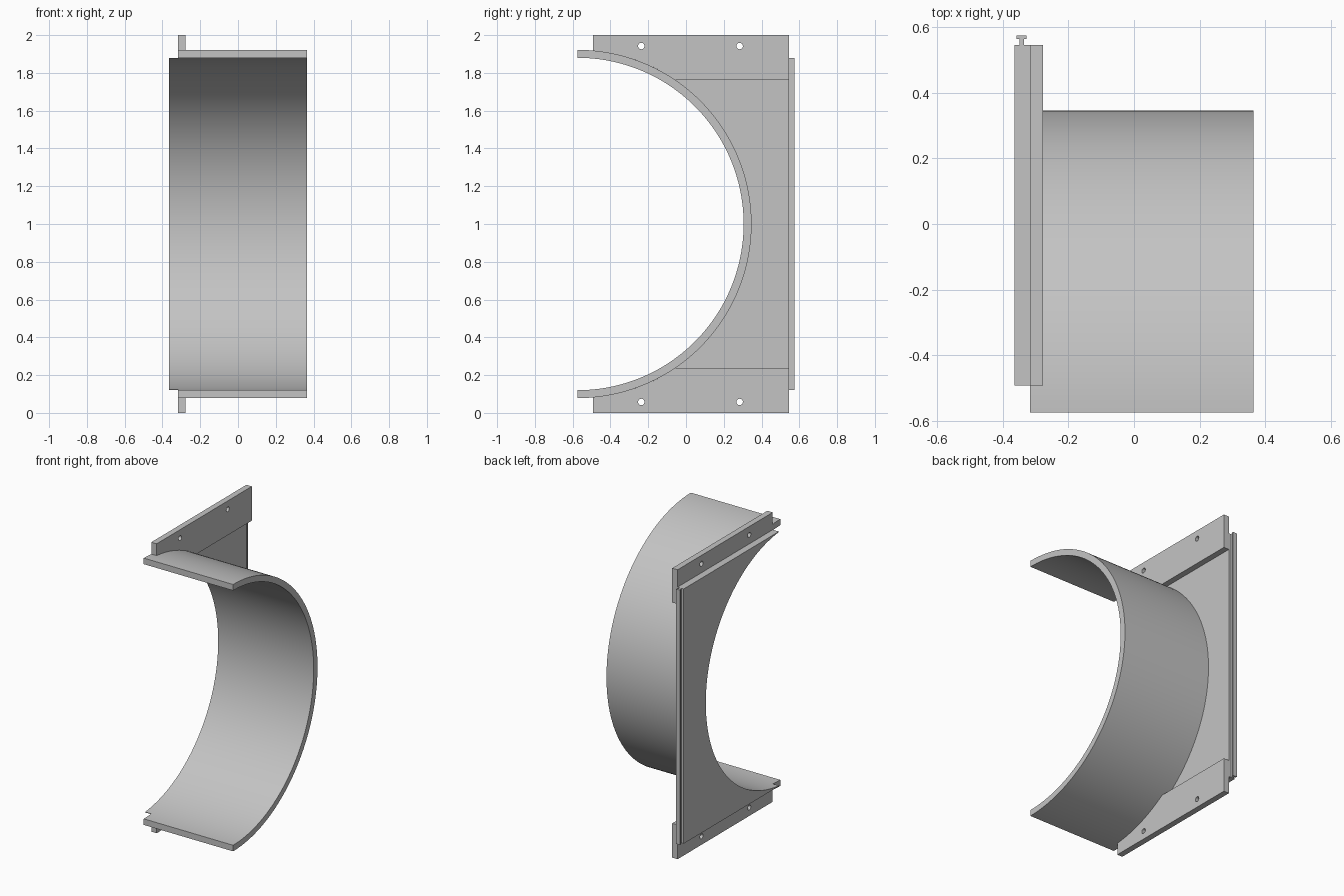
import bpy, bmesh, math

cube = bpy.data.objects.get("Cube")
if cube:
    bpy.data.objects.remove(cube)

# Shared dimensions
CY, CZ = -0.575, 1.0            # axis of the half cylinder
R_IN, R_OUT = 0.88, 0.922
X_BACK, X_MID, X_FLANGE, X_END = -0.365, -0.318, -0.277, 0.365
Y_FRONT, Y_REAR = -0.493, 0.546
HALF_PANEL = 0.88

grey = bpy.data.materials.new("light grey")
grey.use_nodes = True
colour = (0.55, 0.55, 0.55, 1)
grey.diffuse_color = colour
grey.node_tree.nodes["Principled BSDF"].inputs["Base Color"].default_value = colour


def finish(name, bm):
    bmesh.ops.recalc_face_normals(bm, faces=bm.faces)
    mesh = bpy.data.meshes.new(name)
    bm.to_mesh(mesh)
    bm.free()
    obj = bpy.data.objects.new(name, mesh)
    mesh.materials.append(grey)
    bpy.context.collection.objects.link(obj)
    return obj


def prism(name, outline, x0, x1):
    """Extrude a (y, z) outline along x."""
    bm = bmesh.new()
    face = bm.faces.new([bm.verts.new((x0, y, z)) for y, z in outline])
    new = bmesh.ops.extrude_face_region(bm, geom=[face])["geom"]
    verts = [v for v in new if isinstance(v, bmesh.types.BMVert)]
    bmesh.ops.translate(bm, verts=verts, vec=(x1 - x0, 0, 0))
    return finish(name, bm)


def arc(radius, a0, a1, steps):
    angles = [a0 + (a1 - a0) * i / steps for i in range(steps + 1)]
    return [(CY + radius * math.cos(a), CZ + radius * math.sin(a)) for a in angles]


def box_outline(y0, y1, z0, z1):
    return [(y0, z0), (y1, z0), (y1, z1), (y0, z1)]


# Half cylinder shell: a rectangular section swept around the axis
bm = bmesh.new()
section = [(X_MID, R_IN), (X_END, R_IN), (X_END, R_OUT), (X_MID, R_OUT)]
verts = [bm.verts.new((x, CY, CZ - r)) for x, r in section]
face = bm.faces.new(verts)
bmesh.ops.spin(bm, geom=[face] + list(face.edges) + verts, cent=(0, CY, CZ),
               axis=(1, 0, 0), angle=math.pi, steps=96)
# The inner start face stays as the lower end cap
shell = finish("half_cylinder_shell", bm)

# Side panel with a round cutout
reach = math.acos((Y_FRONT - CY) / R_IN)
prism("side_panel",
      arc(R_IN, -reach, reach, 90)
      + [(Y_FRONT, CZ + HALF_PANEL), (Y_REAR, CZ + HALF_PANEL),
         (Y_REAR, CZ - HALF_PANEL), (Y_FRONT, CZ - HALF_PANEL)],
      X_BACK, X_MID)

# T-shaped rail along the rear edge of the panel
low, high = CZ - HALF_PANEL, CZ + HALF_PANEL
prism("rail_stem", box_outline(Y_REAR, 0.565, low, high), -0.349, -0.335)
prism("rail_head", box_outline(0.564, 0.575, low, high), -0.358, -0.328)

# Upper and lower mounting flanges, each with two bolt holes
inner_height = 0.763
a0 = math.asin(inner_height / R_OUT)
a1 = math.acos((Y_FRONT - CY) / R_OUT)
for name, side in (("upper", 1), ("lower", -1)):
    outline = arc(R_OUT, side * a0, side * a1, 28)
    outline += [(Y_FRONT, CZ + side), (Y_REAR, CZ + side),
                (Y_REAR, CZ + side * inner_height)]
    flange = prism(name + "_flange", outline, X_MID, X_FLANGE)
    cutters = []
    for y in (-0.237, 0.284):
        ring = [(y + 0.017 * math.cos(math.tau * i / 24),
                 CZ + side * 0.942 + 0.017 * math.sin(math.tau * i / 24))
                for i in range(24)]
        cutter = prism("hole_cutter", ring, X_MID - 0.1, X_FLANGE + 0.1)
        cutter.hide_render = True
        mod = flange.modifiers.new("bolt_hole", "BOOLEAN")
        mod.operation, mod.solver, mod.object = "DIFFERENCE", "EXACT", cutter
        cutters.append(cutter)
    # Bake the holes and drop the cutters
    deps = bpy.context.evaluated_depsgraph_get()
    baked = bpy.data.meshes.new_from_object(flange.evaluated_get(deps))
    flange.modifiers.clear()
    flange.data = baked
    for cutter in cutters:
        bpy.data.objects.remove(cutter)

# Smooth the curved walls, keep the edges sharp
bpy.ops.object.select_all(action="DESELECT")
for obj in bpy.context.collection.objects:
    if obj.type == "MESH" and grey.name in obj.data.materials:
        obj.select_set(True)
        bpy.context.view_layer.objects.active = obj
bpy.ops.object.shade_smooth_by_angle(angle=math.radians(30))
